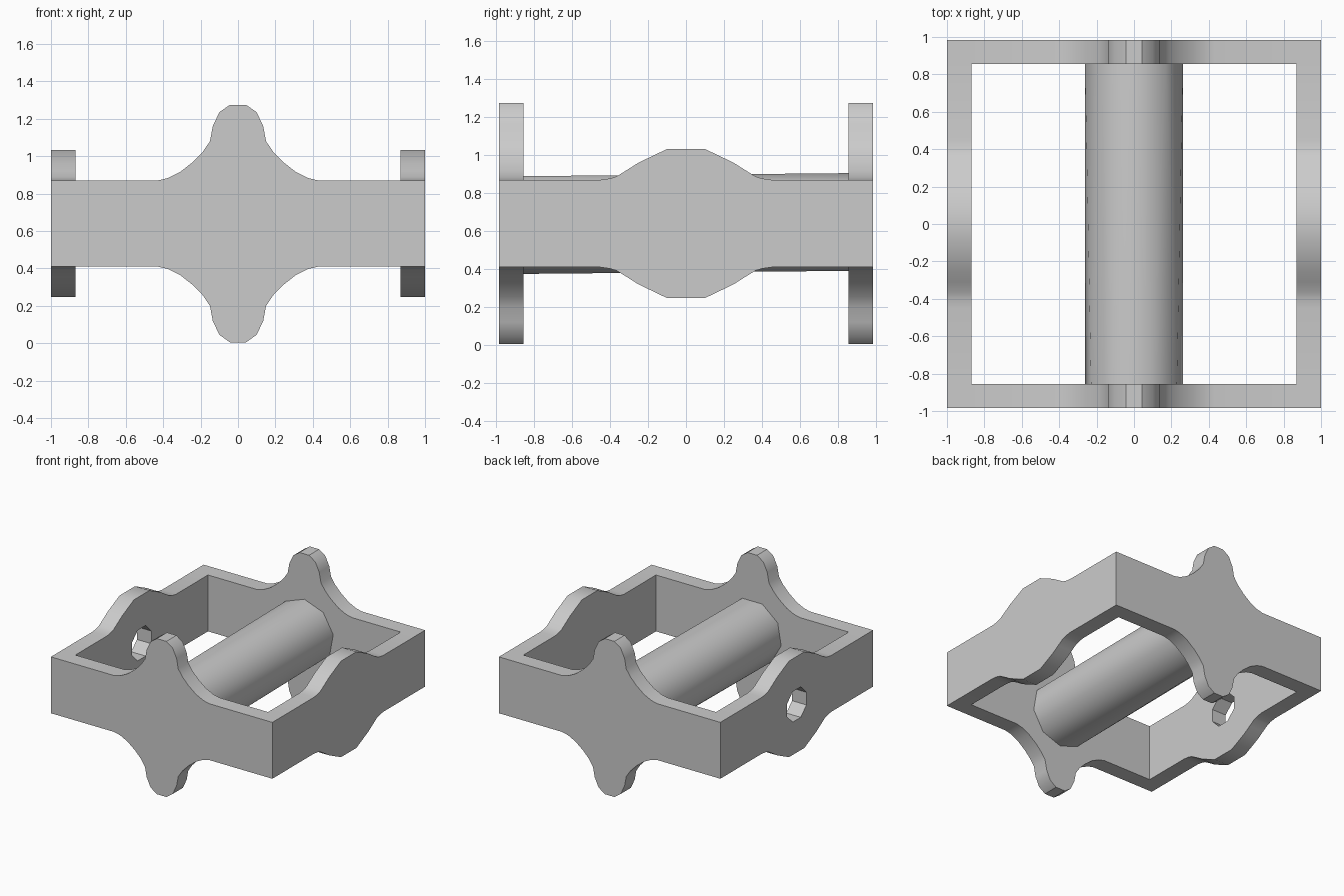
import bpy, bmesh, math
from mathutils import Vector

if "Cube" in bpy.data.objects:
    bpy.data.objects.remove(bpy.data.objects["Cube"], do_unlink=True)

MID = 0.64        # height of the symmetry plane
HALF_X, HALF_Y = 1.0, 0.985
WALL = 0.13

grey = bpy.data.materials.new("plain_grey")
grey.use_nodes = True
GREY = (0.6, 0.6, 0.6, 1)
grey.diffuse_color = GREY
grey.node_tree.nodes["Principled BSDF"].inputs["Base Color"].default_value = GREY


def finish(name, bm):
    bmesh.ops.recalc_face_normals(bm, faces=bm.faces)
    mesh = bpy.data.meshes.new(name)
    bm.to_mesh(mesh)
    bm.free()
    mesh.materials.append(grey)
    obj = bpy.data.objects.new(name, mesh)
    bpy.context.collection.objects.link(obj)
    return obj


def mirrored(quarter):
    """Close a quarter outline (offset, rise) into a loop symmetric both ways."""
    top = quarter + [(-u, v) for u, v in reversed(quarter)]
    return top + [(u, -v) for u, v in reversed(top)]


def prism(name, outline, axis, start, end):
    """Extrude an outline along x or y."""
    bm = bmesh.new()
    place = (lambda u, v: (start, u, MID + v)) if axis == "x" else (lambda u, v: (u, start, MID + v))
    face = bm.faces.new([bm.verts.new(place(u, v)) for u, v in outline])
    out = bmesh.ops.extrude_face_region(bm, geom=[face])
    move = Vector((end - start, 0, 0) if axis == "x" else (0, end - start, 0))
    bmesh.ops.translate(bm, vec=move, verts=[g for g in out["geom"] if isinstance(g, bmesh.types.BMVert)])
    return finish(name, bm)


def combine(target, helper, operation):
    helper.hide_render = True
    mod = target.modifiers.new(operation.lower(), "BOOLEAN")
    mod.operation = operation
    mod.solver = "EXACT"
    mod.object = helper
    bpy.ops.object.select_all(action="DESELECT")
    target.select_set(True)
    bpy.context.view_layer.objects.active = target
    bpy.ops.object.modifier_apply(modifier=mod.name)
    bpy.data.objects.remove(helper, do_unlink=True)


def smooth(obj):
    bpy.ops.object.select_all(action="DESELECT")
    obj.select_set(True)
    bpy.context.view_layer.objects.active = obj
    bpy.ops.object.shade_smooth_by_angle(angle=math.radians(30))


# Outlines of the tall end walls and the lower side walls
END = mirrored([(HALF_X, .23), (.43, .23), (.375, .243), (.31, .275), (.24, .33), (.187, .385),
                (.15, .44), (.135, .52), (.10, .595), (.043, .635)])
SIDE = mirrored([(HALF_Y, .23), (.45, .23), (.40, .237), (.365, .248), (.31, .282),
                 (.25, .32), (.10, .392)])

# Square frame of four walls
frame = prism("frame", END, "y", -HALF_Y, -HALF_Y + WALL)
combine(frame, prism("back_wall", END, "y", HALF_Y - WALL, HALF_Y), "UNION")
for sign in (-1, 1):
    combine(frame, prism("side_wall", SIDE, "x", sign * HALF_X, sign * (HALF_X - WALL)), "UNION")

# Octagonal hole in the right wall
ring = [math.radians(22.5 + 45 * i) for i in range(8)]
hole = [(.135 * math.cos(a), .135 * math.sin(a)) for a in ring]
combine(frame, prism("hole_cutter", hole, "x", -1.1, -.8), "DIFFERENCE")
smooth(frame)

# Crossbar: nine-sided ends, turned half a step against each other
SIDES, RADIUS, END_Y = 9, .265, HALF_Y - WALL
step = math.tau / SIDES
bm = bmesh.new()
back, front = [
    [bm.verts.new((RADIUS * math.cos(a), y, MID + RADIUS * math.sin(a)))
     for a in (math.pi / 2 + (i + turn) * step for i in range(SIDES))]
    for y, turn in ((END_Y, 0), (-END_Y, .5))]
for i in range(SIDES):
    j = (i + 1) % SIDES
    bm.faces.new((back[i], back[j], front[i]))
    bm.faces.new((front[i], back[j], front[j]))
bm.faces.new(back)
bm.faces.new(front)
smooth(finish("crossbar", bm))
